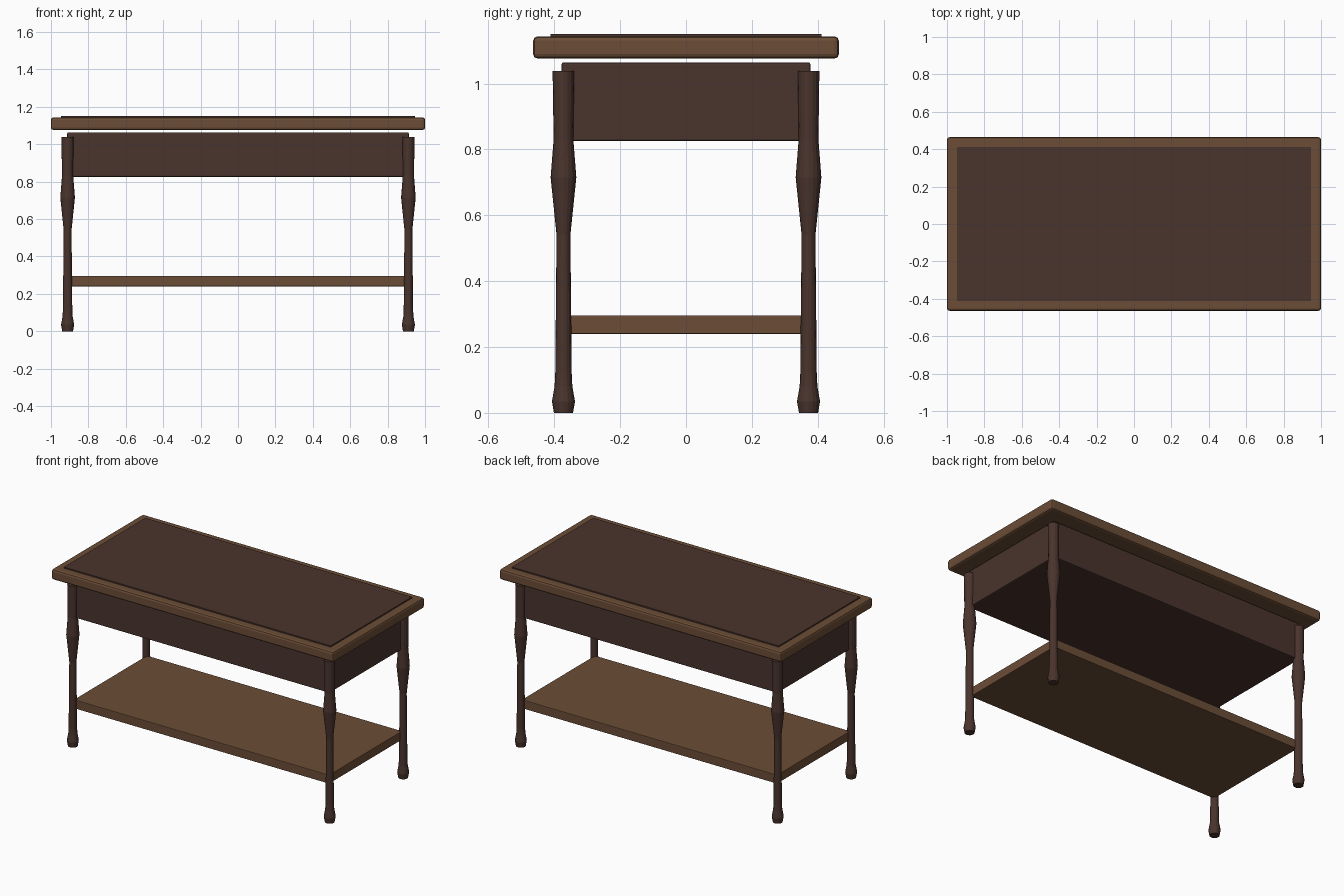
import bpy, bmesh
from math import cos, sin, tau

if "Cube" in bpy.data.objects:
    bpy.data.objects.remove(bpy.data.objects["Cube"])


def material(name, rgb):
    m = bpy.data.materials.new(name)
    m.diffuse_color = (*rgb, 1)
    m.use_nodes = True
    m.node_tree.nodes["Principled BSDF"].inputs["Base Color"].default_value = m.diffuse_color
    return m


light = material("light_wood", (0.15, 0.075, 0.038))
dark = material("dark_wood", (0.068, 0.034, 0.026))


def finish(name, bm, mat):
    bmesh.ops.recalc_face_normals(bm, faces=bm.faces)
    me = bpy.data.meshes.new(name)
    bm.to_mesh(me)
    bm.free()
    me.materials.append(mat)
    ob = bpy.data.objects.new(name, me)
    bpy.context.collection.objects.link(ob)
    return ob


def board(name, hx, hy, z0, z1, mat, bevel=0.0):
    """Centred box given by half sizes and height range."""
    bm = bmesh.new()
    bmesh.ops.create_cube(bm, size=1)
    for v in bm.verts:
        v.co.x *= 2 * hx
        v.co.y *= 2 * hy
        v.co.z = z0 if v.co.z < 0 else z1
    ob = finish(name, bm, mat)
    if bevel:
        mod = ob.modifiers.new("bevel", 'BEVEL')
        mod.width = bevel
        mod.segments = 2
    return ob


def turned_leg(name, x, y, profile, mat, sides=16):
    """Revolve a (radius, height) profile and cap both ends."""
    bm = bmesh.new()
    rings = [[bm.verts.new((x + r * cos(tau * i / sides), y + r * sin(tau * i / sides), z))
              for i in range(sides)] for r, z in profile]
    for a, b in zip(rings, rings[1:]):
        for i in range(sides):
            j = (i + 1) % sides
            bm.faces.new((a[i], a[j], b[j], b[i]))
    bm.faces.new(rings[0])
    bm.faces.new(rings[-1])
    return finish(name, bm, mat)


# Table top with raised dark inlay
board("table_top", 1.0, 0.464, 1.076, 1.143, light, 0.013)
board("top_inlay", 0.946, 0.412, 1.138, 1.151, dark)

# Apron box and lower shelf
board("apron", 0.913, 0.378, 0.826, 1.064, dark, 0.006)
board("lower_shelf", 0.905, 0.37, 0.24, 0.296, light, 0.003)

# Four turned legs
profile = [(0.029, 0), (0.035, 0.035), (0.027, 0.08), (0.025, 0.12), (0.021, 0.54),
           (0.039, 0.715), (0.030, 0.83), (0.033, 1.038)]
for y, depth in ((-0.372, "front"), (0.372, "back")):
    for x, side in ((-0.911, "left"), (0.911, "right")):
        turned_leg(f"{depth}_{side}_leg", x, y, profile, dark)
